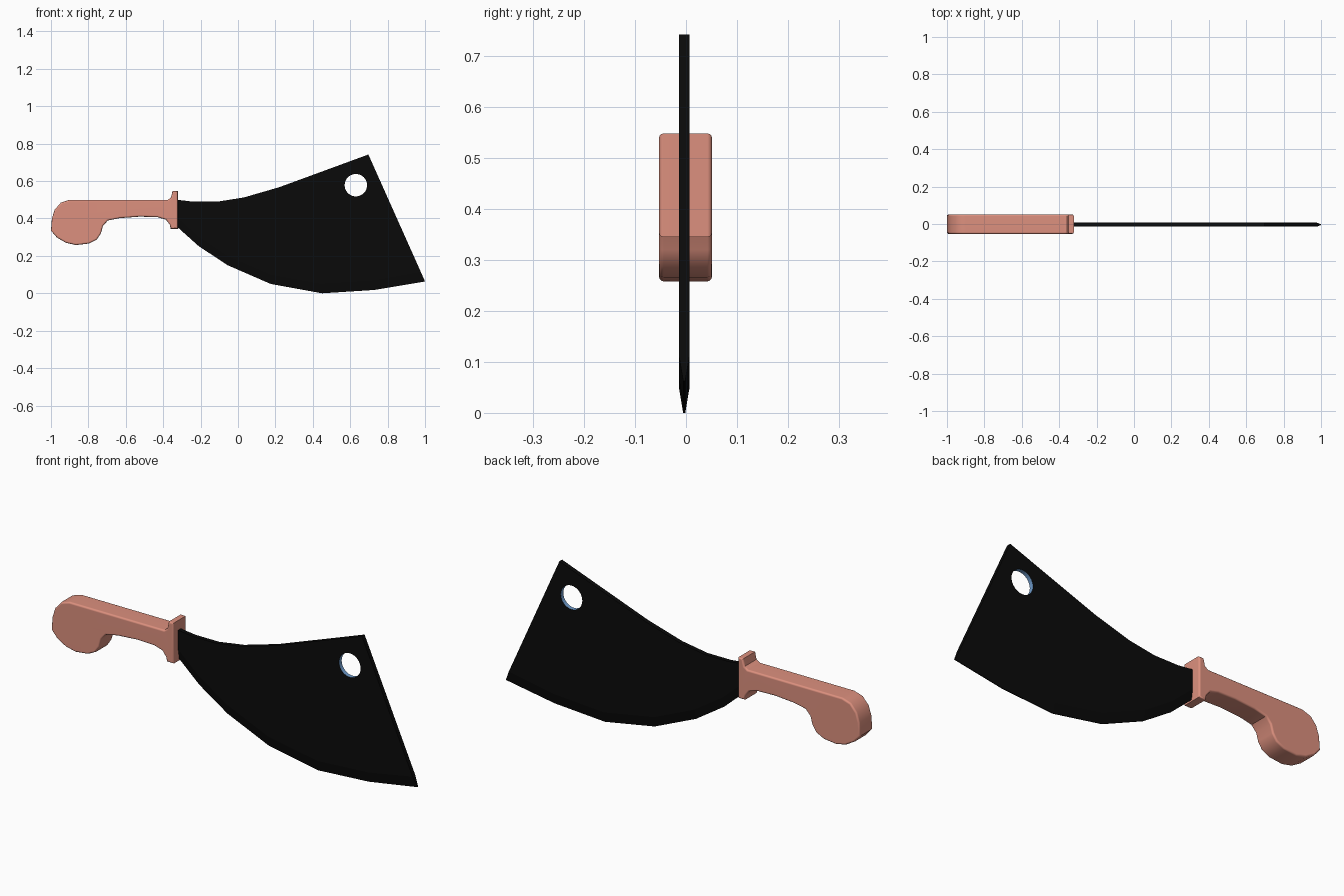
import bpy
import bmesh
import math

cube = bpy.data.objects.get("Cube")
if cube:
    bpy.data.objects.remove(cube, do_unlink=True)


def material(name, rgb):
    mat = bpy.data.materials.new(name)
    mat.use_nodes = True
    mat.diffuse_color = (*rgb, 1)
    mat.node_tree.nodes["Principled BSDF"].inputs["Base Color"].default_value = (*rgb, 1)
    return mat


def make_object(name, bm, materials):
    bmesh.ops.recalc_face_normals(bm, faces=bm.faces[:])
    mesh = bpy.data.meshes.new(name)
    bm.to_mesh(mesh)
    bm.free()
    for mat in materials:
        mesh.materials.append(mat)
    obj = bpy.data.objects.new(name, mesh)
    bpy.context.collection.objects.link(obj)
    return obj


salmon = material("salmon handle", (0.72, 0.28, 0.21))
black = material("black steel", (0.003, 0.003, 0.003))
blue = material("blue hole wall", (0.16, 0.33, 0.60))

# Handle with pommel hook and guard: a side profile given thickness and rounded rims
HANDLE = [
    (-.322, .548), (-.35, .548), (-.358, .512), (-.375, .50), (-.90, .50),
    (-.947, .485), (-.98, .447), (-.995, .40), (-1, .335), (-.968, .298),
    (-.92, .27), (-.867, .258), (-.797, .266), (-.755, .287), (-.733, .32),
    (-.722, .36), (-.696, .389), (-.632, .402), (-.525, .41), (-.43, .407),
    (-.386, .394), (-.365, .367), (-.36, .345), (-.322, .345),
]
bm = bmesh.new()
face = bm.faces.new([bm.verts.new((x, -.053, z)) for x, z in HANDLE])
result = bmesh.ops.extrude_face_region(bm, geom=[face], use_keep_orig=True)
for v in result["geom"]:
    if isinstance(v, bmesh.types.BMVert):
        v.co.y = .051
rims = [e for e in bm.edges if abs(e.verts[0].co.y - e.verts[1].co.y) < .001]
bmesh.ops.bevel(bm, geom=rims, offset=.009, segments=3, profile=.5,
                affect='EDGES', clamp_overlap=True)
handle = make_object("handle", bm, [salmon])
bpy.context.view_layer.objects.active = handle
handle.select_set(True)
bpy.ops.object.shade_smooth_by_angle(angle=math.radians(35))
normals = handle.modifiers.new("Even normals", 'WEIGHTED_NORMAL')
normals.keep_sharp = True

# Blade: flat plate between spine and bevel line, then a taper to the cutting edge
SPINE = [(-.325, .50), (-.24, .49), (-.11, .49), (.03, .512), (.22, .567),
         (.46, .655), (.697, .742)]
EDGE = [(1, .063), (.73, .018), (.45, 0), (.175, .05), (-.055, .15),
        (-.21, .252), (-.325, .355)]
BEVEL = [(x - (.022 if i == 0 else 0), z + .05) for i, (x, z) in enumerate(EDGE)]
MID = -.0035

bm = bmesh.new()
sides = []
for sign in (-1, 1):
    def row(points, half):
        return [bm.verts.new((x, MID + sign * half, z)) for x, z in points]
    spine, bevel, edge = row(SPINE, .0105), row(BEVEL, .0105), row(EDGE, .002)
    bm.faces.new(spine + bevel)
    for i in range(len(edge) - 1):
        bm.faces.new((bevel[i], bevel[i + 1], edge[i + 1], edge[i]))
    sides.append(spine + [bevel[0]] + edge + [bevel[-1]])
front, back = sides
for i in range(len(front)):
    bm.faces.new((front[i - 1], front[i], back[i], back[i - 1]))
blade = make_object("blade", bm, [black, blue])

# Round hanging hole with a coloured wall
bm = bmesh.new()
bmesh.ops.create_cone(bm, cap_ends=True, segments=32, radius1=.06, radius2=.06, depth=.2)
for f in bm.faces:
    f.material_index = 1
cutter = make_object("hole_cutter", bm, [black, blue])
cutter.location = (.63, 0, .578)
cutter.rotation_euler.x = math.pi / 2
cutter.display_type = 'WIRE'
cutter.hide_render = True
hole = blade.modifiers.new("Hanging hole", 'BOOLEAN')
hole.operation = 'DIFFERENCE'
hole.solver = 'EXACT'
hole.object = cutter
